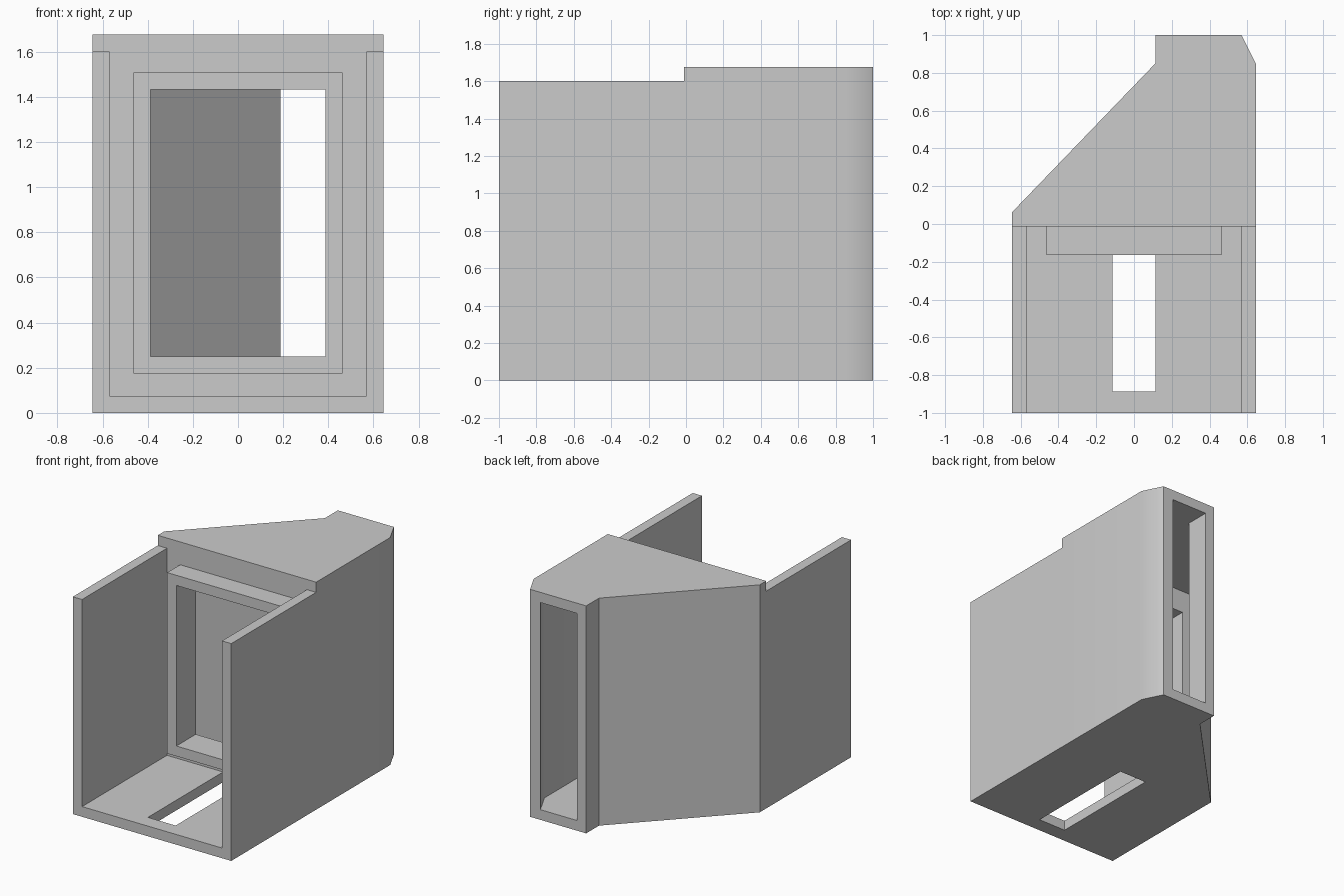
import bpy
import bmesh
from math import radians

if "Cube" in bpy.data.objects:
    bpy.data.objects.remove(bpy.data.objects["Cube"], do_unlink=True)

W = 0.645        # half width
T = 0.075        # wall thickness
H = 1.675        # hood height
WALL_TOP = 1.6   # tray wall height
STEP = -0.012    # front plane of the hood

grey = bpy.data.materials.new("light grey")
grey.use_nodes = True
colour = (0.6, 0.6, 0.6, 1)
grey.diffuse_color = colour
grey.node_tree.nodes["Principled BSDF"].inputs["Base Color"].default_value = colour


def prism(name, outline, axis, start, end):
    """Extrude a 2D outline along y (outline in x, z) or z (outline in x, y)."""
    bm = bmesh.new()
    verts = [bm.verts.new((a, start, b) if axis == "y" else (a, b, start))
             for a, b in outline]
    face = bm.faces.new(verts)
    moved = bmesh.ops.extrude_face_region(bm, geom=[face])["geom"]
    shift = (0, end - start, 0) if axis == "y" else (0, 0, end - start)
    bmesh.ops.translate(bm, vec=shift,
                        verts=[g for g in moved if isinstance(g, bmesh.types.BMVert)])
    bmesh.ops.recalc_face_normals(bm, faces=bm.faces)
    mesh = bpy.data.meshes.new(name)
    bm.to_mesh(mesh)
    bm.free()
    mesh.materials.append(grey)
    obj = bpy.data.objects.new(name, mesh)
    bpy.context.collection.objects.link(obj)
    return obj


def rect(x0, x1, b0, b1):
    return [(x0, b0), (x1, b0), (x1, b1), (x0, b1)]


def combine(target, tool, operation):
    """Apply a boolean and discard the tool."""
    bpy.context.view_layer.objects.active = target
    mod = target.modifiers.new("boolean", "BOOLEAN")
    mod.operation = operation
    mod.solver = "EXACT"
    mod.object = tool
    bpy.ops.object.modifier_apply(modifier=mod.name)
    bpy.data.objects.remove(tool, do_unlink=True)


# Open front tray with a slot in its floor
tray = prism("tray", [(-W, 0), (W, 0), (W, WALL_TOP), (W - T, WALL_TOP), (W - T, T),
                      (-W + T, T), (-W + T, WALL_TOP), (-W, WALL_TOP)], "y", -1, STEP)
slot = prism("slot", rect(-0.113, 0.113, -0.887, STEP + 0.1), "z", -0.1, 0.2)
combine(tray, slot, "DIFFERENCE")

# Tapering hood that narrows to an offset rear outlet
duct = prism("duct", [(-W, STEP), (W, STEP), (W, 0.85), (0.57, 1), (0.113, 1),
                      (0.113, 0.85), (-W, 0.063)], "z", 0, H)

# Raised collar around the front opening
collar = prism("collar", rect(-0.463, 0.463, 0.175, 1.507), "y", -0.163, 0.03)

combine(duct, tray, "UNION")
combine(duct, collar, "UNION")

# Hollow inside of the hood, running out through the back
cavity = prism("cavity", [(-0.54, 0.063), (W - T, 0.063), (W - T, 0.832),
                          (0.465, 1.042), (0.188, 1.042), (0.188, 0.82)],
               "z", T, H - T)
combine(duct, cavity, "DIFFERENCE")

# Front opening through collar and hood wall
opening = prism("opening", rect(-0.388, 0.388, 0.25, 1.432), "y", -0.3, 0.1)
combine(duct, opening, "DIFFERENCE")

# Smooth the shallow rear corner, keep all other edges sharp
bpy.ops.object.select_all(action="DESELECT")
duct.select_set(True)
bpy.context.view_layer.objects.active = duct
bpy.ops.object.shade_smooth_by_angle(angle=radians(30))
weighted = duct.modifiers.new("weighted normals", "WEIGHTED_NORMAL")
weighted.keep_sharp = True
